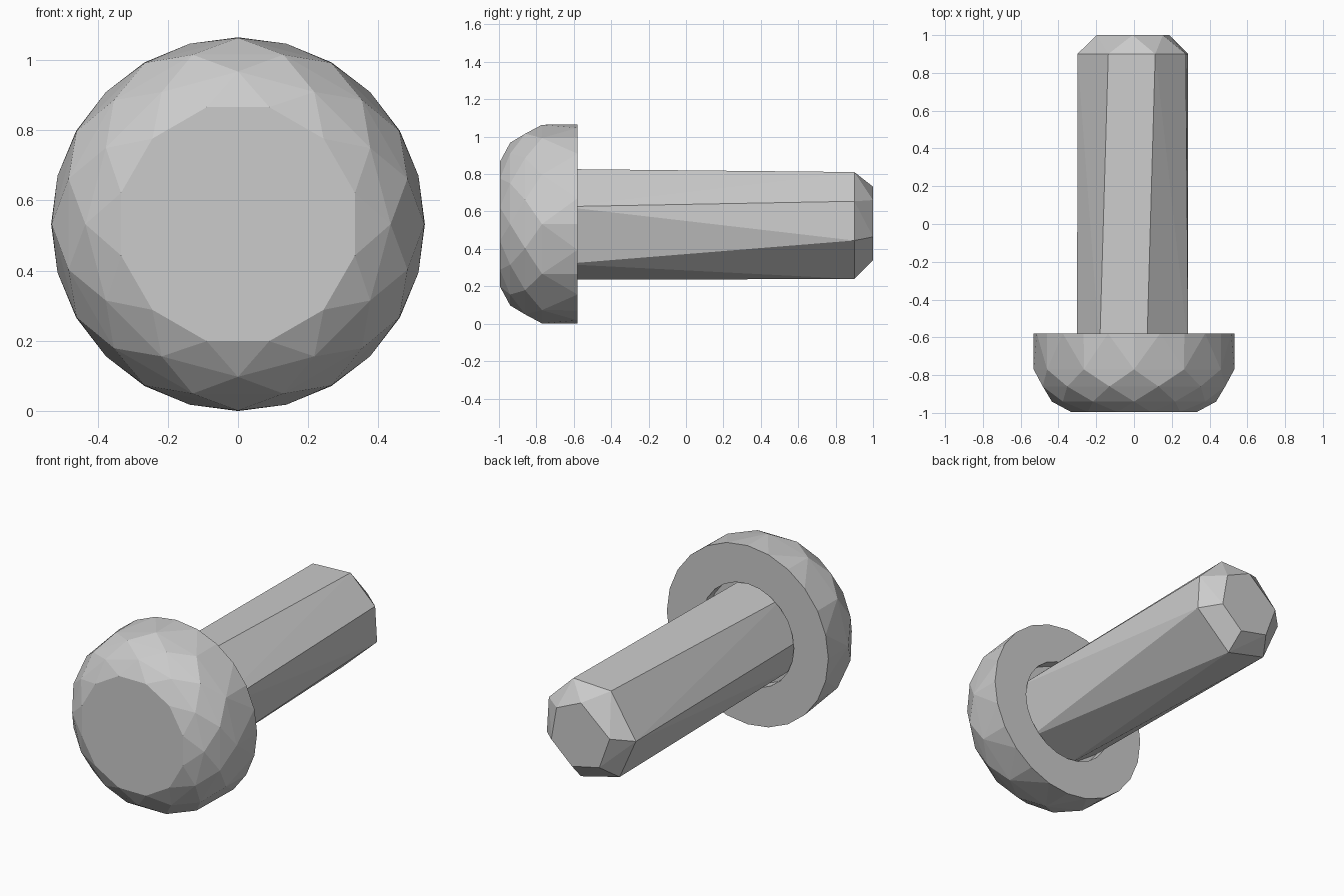
import bpy, bmesh
from math import cos, sin, radians

if "Cube" in bpy.data.objects:
    bpy.data.objects.remove(bpy.data.objects["Cube"])

CZ = 0.5325  # height of the bolt axis


def ring(bm, y, r, angles):
    return [bm.verts.new((r * cos(radians(a)), y, CZ + r * sin(radians(a)))) for a in angles]


def even(n, offset=0.0):
    return [(i + offset) * 360 / n for i in range(n)]


def hull(bm):
    bmesh.ops.convex_hull(bm, input=bm.verts[:])


def finish(bm, name):
    bmesh.ops.recalc_face_normals(bm, faces=bm.faces[:])
    bmesh.ops.dissolve_limit(bm, angle_limit=radians(0.5), verts=bm.verts[:], edges=bm.edges[:])
    me = bpy.data.meshes.new(name)
    bm.to_mesh(me)
    bm.free()
    ob = bpy.data.objects.new(name, me)
    bpy.context.collection.objects.link(ob)
    return ob


# Domed head: staggered rings give the irregular triangular facets
bm = bmesh.new()
N = 24
rim = ring(bm, -0.58, 0.5325, even(N, 0.0))
ring(bm, -0.77, 0.531, even(12, 0.0))
ring(bm, -0.86, 0.50, even(12, 0.5))
ring(bm, -0.94, 0.435, even(12, 0.0))
ring(bm, -0.995, 0.345, even(12, 0.5))
hull(bm)

# Underside washer face with a shallow round bore around the shaft
under = [f for f in bm.faces if all(v.co.y > -0.581 for v in f.verts)]
bmesh.ops.delete(bm, geom=under, context='FACES_ONLY')
for a, b in zip(rim, rim[1:] + rim[:1]):
    if not bm.edges.get((a, b)):
        bm.edges.new((a, b))
lip = ring(bm, -0.58, 0.305, even(N))
floor = ring(bm, -0.65, 0.305, even(N))
for outer, inner in ((rim, lip), (lip, floor)):
    for i in range(N):
        j = (i + 1) % N
        bm.faces.new((outer[i], outer[j], inner[j], inner[i]))
bm.faces.new(floor)
finish(bm, "bolt_head")

# Shaft: slightly twisted seven-sided bar with a bevelled tip
bm = bmesh.new()
ring(bm, -0.66, 0.302, [77, 18, -45, -100, -150, 175, 127])
ring(bm, 0.90, 0.300, [68, 24, -17, -78, -130, 178, 117])
ring(bm, 1.00, 0.200, [92, 40, -20, -75, -130, 170])
hull(bm)
finish(bm, "bolt_shaft")
